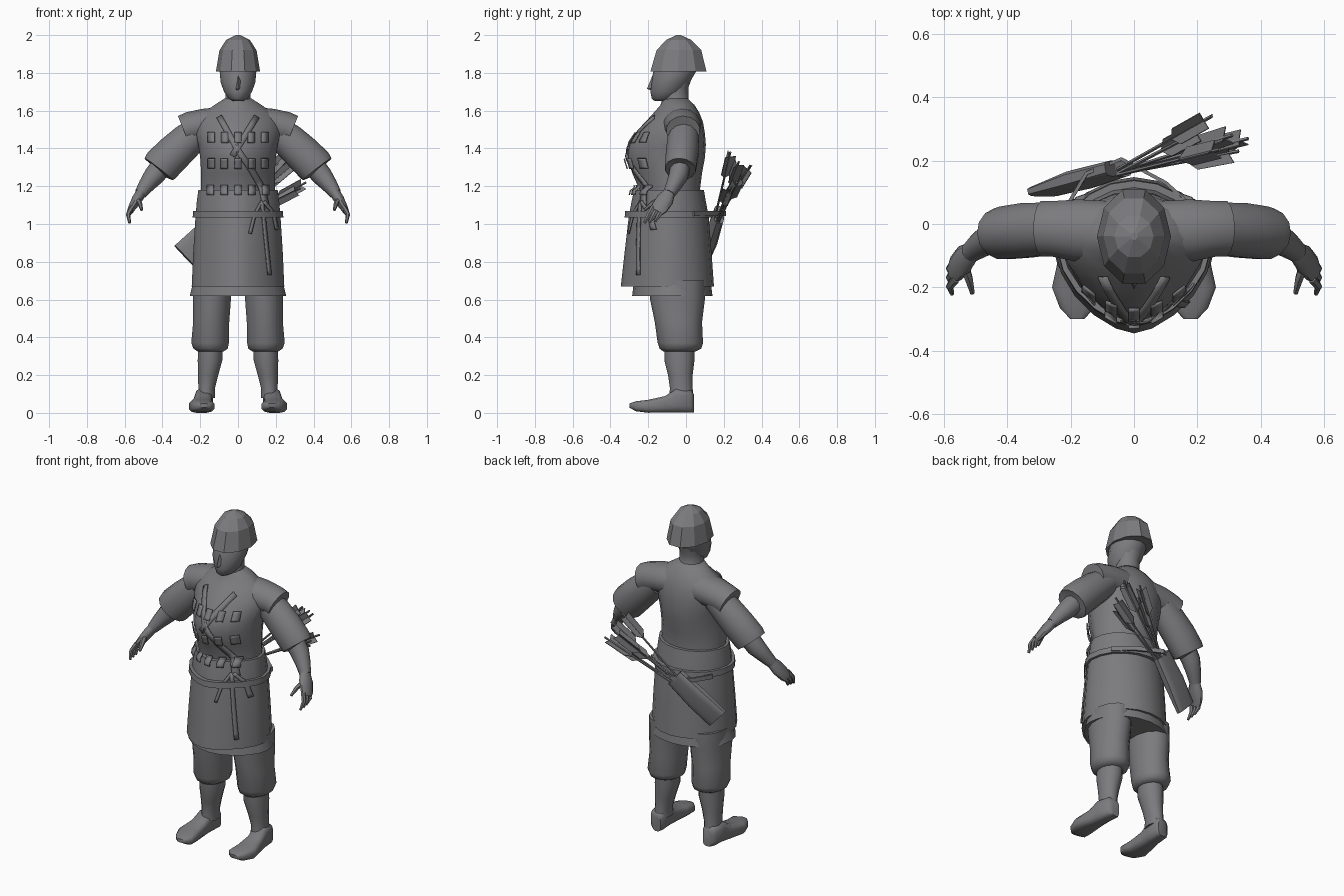
import bpy, bmesh, math
from mathutils import Vector

if "Cube" in bpy.data.objects:
    bpy.data.objects.remove(bpy.data.objects["Cube"])

grey = bpy.data.materials.new("slate_grey")
grey.diffuse_color = (0.2, 0.2, 0.21, 1)
grey.use_nodes = True
grey.node_tree.nodes["Principled BSDF"].inputs["Base Color"].default_value = grey.diffuse_color


def finish(name, bm, mirror=False, smooth=True, thick=0, angle=50):
    bmesh.ops.recalc_face_normals(bm, faces=bm.faces[:])
    me = bpy.data.meshes.new(name)
    bm.to_mesh(me)
    bm.free()
    me.materials.append(grey)
    ob = bpy.data.objects.new(name, me)
    bpy.context.collection.objects.link(ob)
    if thick:
        ob.modifiers.new("thickness", 'SOLIDIFY').thickness = thick
    if mirror:
        ob.modifiers.new("mirror", 'MIRROR')
    if smooth:
        bpy.ops.object.select_all(action='DESELECT')
        ob.select_set(True)
        bpy.context.view_layer.objects.active = ob
        bpy.ops.object.shade_smooth_by_angle(angle=math.radians(angle))
    return ob


def loft(name, rings, cap=(True, True), **kw):
    """Skin a list of closed rings with equal point counts."""
    bm = bmesh.new()
    vs = [[bm.verts.new(p) for p in r] for r in rings]
    n = len(rings[0])
    for a, b in zip(vs, vs[1:]):
        for i in range(n):
            j = (i + 1) % n
            bm.faces.new((a[i], a[j], b[j], b[i]))
    if cap[0]:
        bm.faces.new(vs[0])
    if cap[1]:
        bm.faces.new(vs[-1])
    return finish(name, bm, **kw)


def spow(v, e):
    return math.copysign(abs(v) ** e, v)


def body_ring(z, hw, yf, yb, n=20, p=2.0, cx=0, turn=0.0):
    """Horizontal section; p < 2 sharpens the front into a keel."""
    yc, hd, pts = (yf + yb) / 2, (yb - yf) / 2, []
    for i in range(n):
        a = 2 * math.pi * (i + turn) / n
        e = 2 / p if math.cos(a) > 0 else 1
        pts.append((cx + hw * spow(math.sin(a), e), yc - hd * spow(math.cos(a), e), z))
    return pts


def tube(name, stations, n=10, flat=False, **kw):
    """Stations: (centre, radius along y, radius across)."""
    rings = []
    for i, (c, ru, rv) in enumerate(stations):
        d = Vector(stations[min(i + 1, len(stations) - 1)][0]) - Vector(stations[max(i - 1, 0)][0])
        d.normalize()
        v = d.cross(Vector((0, 1, 0))).normalized()
        u = v.cross(d)
        e = 0.5 if flat else 1
        rings.append([Vector(c) + u * ru * spow(math.cos(t), e) + v * rv * spow(math.sin(t), e)
                      for t in (2 * math.pi * (k + .5) / n for k in range(n))])
    return loft(name, rings, **kw)


# --- tunic and skirt: (z, half width, front y, back y) ---
torso = [(1.10, .195, -.25, .08), (1.19, .195, -.25, .075), (1.27, .195, -.285, .085),
         (1.35, .20, -.31, .10), (1.42, .21, -.30, .105), (1.48, .225, -.26, .10),
         (1.54, .22, -.215, .09), (1.59, .18, -.17, .07), (1.63, .125, -.135, .045),
         (1.665, .07, -.125, .01)]
skirt = [(.67, .245, -.345, .148), (.85, .237, -.325, .135), (1.04, .225, -.303, .12),
         (1.12, .218, -.288, .105), (1.18, .21, -.275, .095)]
loft("tunic", [body_ring(*r, p=1.6) for r in torso])
loft("skirt", [body_ring(*r, p=1.6) for r in skirt])
hem = [(.62, .255, -.285, .14), (.70, .235, -.275, .13)]
loft("skirt_lining", [body_ring(*r, p=1.8) for r in hem])
loft("belt", [body_ring(z, w, f, b, p=1.6) for z, w, f, b in
              [(1.035, .22, -.30, .12), (1.035, .24, -.325, .14),
               (1.07, .238, -.322, .137), (1.07, .215, -.295, .115)]], cap=(False, False), angle=30)


def front_y(x, z):
    """Front surface of the clothing at x, z."""
    rows = [r for r in skirt + torso if not (r in torso and r[0] < 1.19)]
    z = max(rows[0][0], min(z, rows[-1][0] - .001))
    for a, b in zip(rows, rows[1:]):
        if a[0] <= z <= b[0]:
            t = (z - a[0]) / (b[0] - a[0])
            w, f, k = (a[i] + (b[i] - a[i]) * t for i in (1, 2, 3))
            q = max(0, 1 - min(1, abs(x) / w) ** 1.6) ** (1 / 1.6)
            return (f + k) / 2 - (k - f) / 2 * q


def ribbon(name, pts, width, lift=.01):
    """Flat strip following the clothing front along (x, z) points."""
    bm = bmesh.new()
    path = []
    for (x0, z0), (x1, z1) in zip(pts, pts[1:]):
        path += [Vector((x0 + (x1 - x0) * k / 5, z0 + (z1 - z0) * k / 5)) for k in range(5)]
    path.append(Vector(pts[-1]))
    prev = None
    for i, c in enumerate(path):
        d = (path[min(i + 1, len(path) - 1)] - path[max(i - 1, 0)]).normalized()
        s = Vector((-d.y, d.x)) * width / 2
        row = [bm.verts.new((q.x, front_y(q.x, q.y) - lift, q.y)) for q in (c - s, c + s)]
        if prev:
            bm.faces.new((prev[0], prev[1], row[1], row[0]))
        prev = row
    finish(name, bm, thick=.007)


# --- chest plates, straps and hanging ties ---
for r, z in enumerate((1.46, 1.32, 1.18)):
    for c in range(5):
        x = (c - 2) * .072
        ribbon(f"chest_plate_{r}_{c}", [(x, z + .027), (x, z - .027)], .036, .018)
ribbon("strap_left", [(-.10, 1.57), (0, 1.39), (.07, 1.29), (.13, 1.19), (.15, 1.10)], .032, .014)
ribbon("strap_right", [(.10, 1.57), (-.03, 1.36)], .032, .014)
ribbon("tie_long", [(.13, 1.12), (.15, .92), (.17, .73)], .018, .016)
ribbon("tie_short", [(.13, 1.12), (.09, 1.05), (.065, .95)], .016, .014)
ribbon("tie_side", [(.14, 1.12), (.19, 1.06), (.21, .97)], .016, .02)

# --- shoulder caps, sleeves and forearms ---
tube("shoulder_cap", [((.08, -.025, 1.53), .10, .09), ((.18, -.02, 1.525), .10, .085),
                      ((.25, -.015, 1.51), .09, .085), ((.287, -.015, 1.495), .09, .083)],
     n=14, mirror=True)
tube("sleeve", [((.20, -.01, 1.50), .08, .08), ((.27, -.015, 1.44), .085, .092),
                ((.34, -.02, 1.375), .088, .098), ((.405, -.028, 1.31), .085, .10),
                ((.42, -.03, 1.29), .082, .095), ((.422, -.03, 1.288), .05, .06)], n=14, mirror=True)
tube("forearm", [((.40, -.03, 1.31), .055, .058), ((.445, -.04, 1.255), .052, .055),
                 ((.485, -.065, 1.205), .042, .043), ((.517, -.09, 1.16), .033, .032)], mirror=True)

# --- hands ---
tube("palm", [((.51, -.085, 1.17), .03, .028), ((.535, -.11, 1.13), .047, .028),
              ((.562, -.14, 1.085), .045, .02), ((.572, -.155, 1.065), .035, .016)], mirror=True)
for i, dy in enumerate((-.032, -.004, .024)):
    tube(f"finger_{i}", [((.562, -.142 + dy, 1.09), .014, .013), ((.582, -.165 + dy, 1.05), .014, .012),
                         ((.574, -.188 + dy, 1.005 + i * .005), .008, .007)], n=6, mirror=True)
tube("thumb", [((.535, -.13, 1.13), .016, .016), ((.52, -.175, 1.11), .016, .013),
               ((.51, -.218, 1.075), .008, .008)], n=6, mirror=True)

# --- trousers, shins and feet: (z, half width, front y, back y, centre x) ---
legs = {"trouser_leg": [(.70, .105, -.19, .10, .135), (.60, .103, -.19, .10, .138),
                        (.48, .098, -.165, .085, .142), (.37, .102, -.15, .09, .148),
                        (.34, .093, -.14, .08, .145), (.325, .07, -.12, .05, .145)],
        "shin": [(.36, .065, -.115, .045, .145), (.28, .067, -.115, .045, .148),
                 (.20, .055, -.095, .035, .158), (.13, .045, -.085, .035, .166),
                 (.08, .047, -.09, .04, .168)]}
for name, rows in legs.items():
    loft(name, [body_ring(z, w, f, b, n=14, cx=cx) for z, w, f, b, cx in rows], mirror=True)
foot = [(.042, .028, 0, .10), (.025, .045, 0, .12), (-.05, .047, 0, .13), (-.11, .052, 0, .09),
        (-.20, .066, 0, .07), (-.265, .056, .008, .062), (-.30, .022, .028, .05)]
loft("foot", [[(.17 + .006 * k + w * spow(math.cos(a), .6), y,
                (lo + hi) / 2 + (hi - lo) / 2 * spow(math.sin(a), .6))
               for a in (math.pi * (i + .5) / 6 for i in range(12))]
              for k, (y, w, lo, hi) in enumerate(foot[:5])] +
     [[(.185 - .006 + w * spow(math.cos(a), .6), y, (lo + hi) / 2 + (hi - lo) / 2 * spow(math.sin(a), .6))
       for a in (math.pi * (i + .5) / 6 for i in range(12))] for y, w, lo, hi in foot[5:]], mirror=True)

# --- neck, head and nose ---
loft("neck", [body_ring(*r, n=14) for r in [(1.60, .09, -.13, .05), (1.66, .068, -.125, .012),
                                            (1.72, .066, -.12, .012), (1.80, .08, -.11, .04)]])
loft("head", [body_ring(*r, n=14, p=1.8) for r in
              [(1.65, .025, -.165, -.10), (1.665, .052, -.182, -.05), (1.70, .076, -.188, -.01),
               (1.75, .094, -.185, .02), (1.81, .10, -.172, .055), (1.87, .085, -.15, .055)]])
loft("nose", [[(-.02, -.165, z0), (0, y, z1), (.02, -.165, z0)]
              for z0, y, z1 in ((1.705, -.175, 1.705), (1.72, -.207, 1.715), (1.78, -.178, 1.785))],
     smooth=False)

# --- faceted helmet ---
loft("helmet", [body_ring(*r, n=10, turn=.5) for r in
                [(1.81, .108, -.175, .095), (1.807, .117, -.196, .116), (1.92, .098, -.162, .087),
                 (1.975, .062, -.108, .03), (2.0, .011, -.051, -.027)]], smooth=False)

# --- quiver, its strap and the arrows ---
tube("quiver", [((-.285, .102, .832), .016, .075), ((-.17, .14, .94), .03, .072),
                ((-.05, .175, 1.05), .026, .062), ((-.07, .17, 1.03), .018, .05)], n=12, flat=True, angle=35)
tube("quiver_strap", [((.20, .04, 1.055), .008, .018), ((.10, .13, 1.055), .008, .018),
                      ((-.04, .205, 1.055), .008, .018), ((-.15, .16, 1.052), .008, .018),
                      ((-.215, .05, 1.05), .008, .018)], n=4)
tips = [(.36, .27, 1.22), (.33, .23, 1.19), (.31, .28, 1.33), (.245, .34, 1.31), (.27, .235, 1.38), (.22, .30, 1.26)]
for i, t in enumerate(tips):
    a, b = Vector((-.13 + .01 * i, .145, .95 + .012 * i)), Vector(t)
    tube(f"arrow_shaft_{i}", [(a, .006, .006), (b, .006, .006)], n=5)
    d = (b - a).normalized()
    v = d.cross(Vector((0, 1, 0))).normalized()
    u = v.cross(d)
    bm = bmesh.new()
    for k in range(3):
        ang = 2 * math.pi * k / 3 + i
        s = (u * math.cos(ang) + v * math.sin(ang)) * .034
        bm.faces.new([bm.verts.new(p) for p in (b - d * .19, b - d * .15 + s, b - d * .02 + s, b - d * .035)])
    finish(f"arrow_feathers_{i}", bm, smooth=False, thick=.004)
